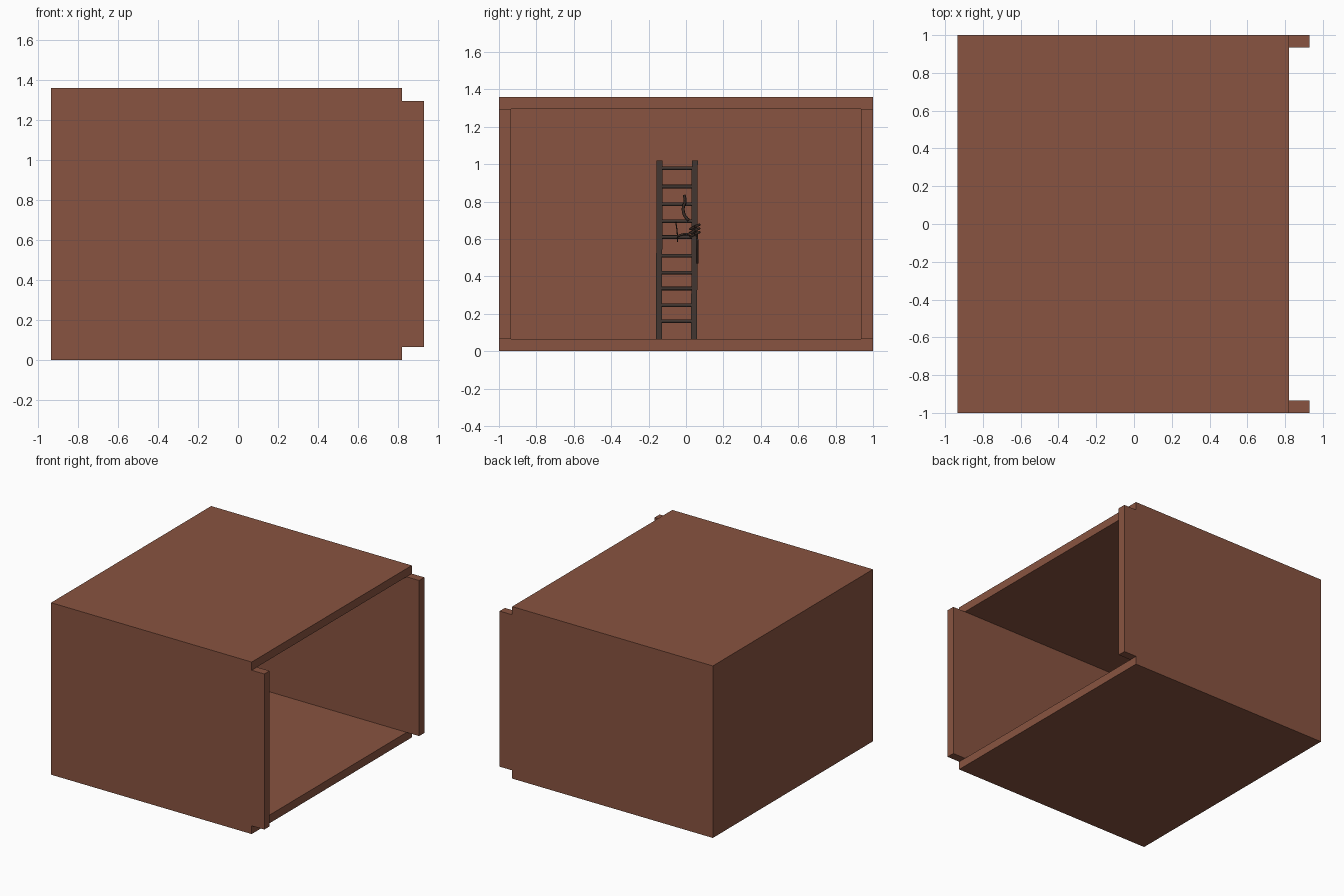
import bpy, math
from mathutils import Vector, Matrix

if "Cube" in bpy.data.objects:
    bpy.data.objects.remove(bpy.data.objects["Cube"])


def material(name, col):
    m = bpy.data.materials.new(name)
    m.diffuse_color = (*col, 1)
    m.use_nodes = True
    m.node_tree.nodes["Principled BSDF"].inputs["Base Color"].default_value = m.diffuse_color
    return m


RUST = material("rust brown", (0.25, 0.088, 0.052))
WOOD = material("dark wood", (0.05, 0.034, 0.028))
ROPE = material("rope brown", (0.04, 0.024, 0.018))


def box(name, lo, hi, mat):
    lo, hi = Vector(lo), Vector(hi)
    bpy.ops.mesh.primitive_cube_add(size=1)
    ob = bpy.context.object
    ob.name = name
    ob.data.transform(Matrix.Translation((lo + hi) / 2) @ Matrix.Diagonal((*(hi - lo), 1)))
    ob.data.materials.append(mat)
    return ob


# Open-sided box shell
T = 0.065
box("floor", (-0.935, -1, 0), (0.82, 1, T), RUST)
box("roof", (-0.935, -1, 1.295), (0.82, 1, 1.36), RUST)
for side, name in ((-1, "front_wall"), (1, "rear_wall")):
    y0, y1 = sorted((side * 1.0, side * 0.935))
    box(name, (-0.935, y0, T), (0.93, y1, 1.295), RUST)
box("end_wall", (-0.935, -0.935, T), (-0.87, 0.935, 1.295), RUST)


# Ladder leaning on the end wall
def ladder_x(z):
    return -0.72 - 0.12 * (z - T) / 0.955


def tube(name, pts, r, mat, sides=8, smooth=True):
    cu = bpy.data.curves.new(name, 'CURVE')
    cu.dimensions = '3D'
    cu.bevel_depth = r
    cu.bevel_resolution = max(0, sides // 2 - 2)
    cu.use_fill_caps = True
    cu.resolution_u = 4
    sp = cu.splines.new('NURBS' if smooth else 'POLY')
    sp.points.add(len(pts) - 1)
    for p, co in zip(sp.points, pts):
        p.co = (*co, 1)
    if smooth:
        sp.use_endpoint_u = True
        sp.order_u = 3
    ob = bpy.data.objects.new(name, cu)
    bpy.context.collection.objects.link(ob)
    cu.materials.append(mat)
    return ob


for name, y in (("left_rail", -0.143), ("right_rail", 0.045)):
    rail = box(name, (-0.016, y - 0.016, T), (0.016, y + 0.016, 1.02), WOOD)
    for v in rail.data.vertices:
        v.co.x += ladder_x(v.co.z)
        v.co.y += 0.004 * (v.co.z - 0.54)
for i, z in enumerate((0.16, 0.245, 0.335, 0.42, 0.51, 0.61, 0.695, 0.785, 0.88, 0.978)):
    tube(f"rung_{i + 1}", [(ladder_x(z), -0.14, z), (ladder_x(z), 0.045, z)],
         0.010, WOOD, smooth=False)

# Frayed rope knotted round the right rail
def strand(name, pts, r=0.006):
    tube(name, [(ladder_x(z) + 0.024, y, z) for y, z in pts], r, ROPE, 6)


strand("rope_upper", [(-0.01, 0.835), (0.0, 0.80), (-0.018, 0.77), (-0.01, 0.72), (0.015, 0.70)], 0.008)
strand("rope_side", [(-0.055, 0.69), (-0.045, 0.64), (-0.045, 0.585)], 0.003)
strand("rope_cross", [(-0.045, 0.615), (-0.01, 0.63), (0.02, 0.625), (0.05, 0.645)])
for k in range(3):
    z0 = 0.625 + 0.02 * k
    loop = [(ladder_x(z0) + 0.026 * math.cos(a), 0.047 + 0.025 * math.sin(a), z0 + 0.012 * math.sin(a))
            for a in (i * math.tau / 10 for i in range(11))]
    tube(f"rope_loop_{k + 1}", loop, 0.007, ROPE, 6)
strand("rope_tail", [(0.055, 0.66), (0.064, 0.60), (0.062, 0.47)], 0.005)
